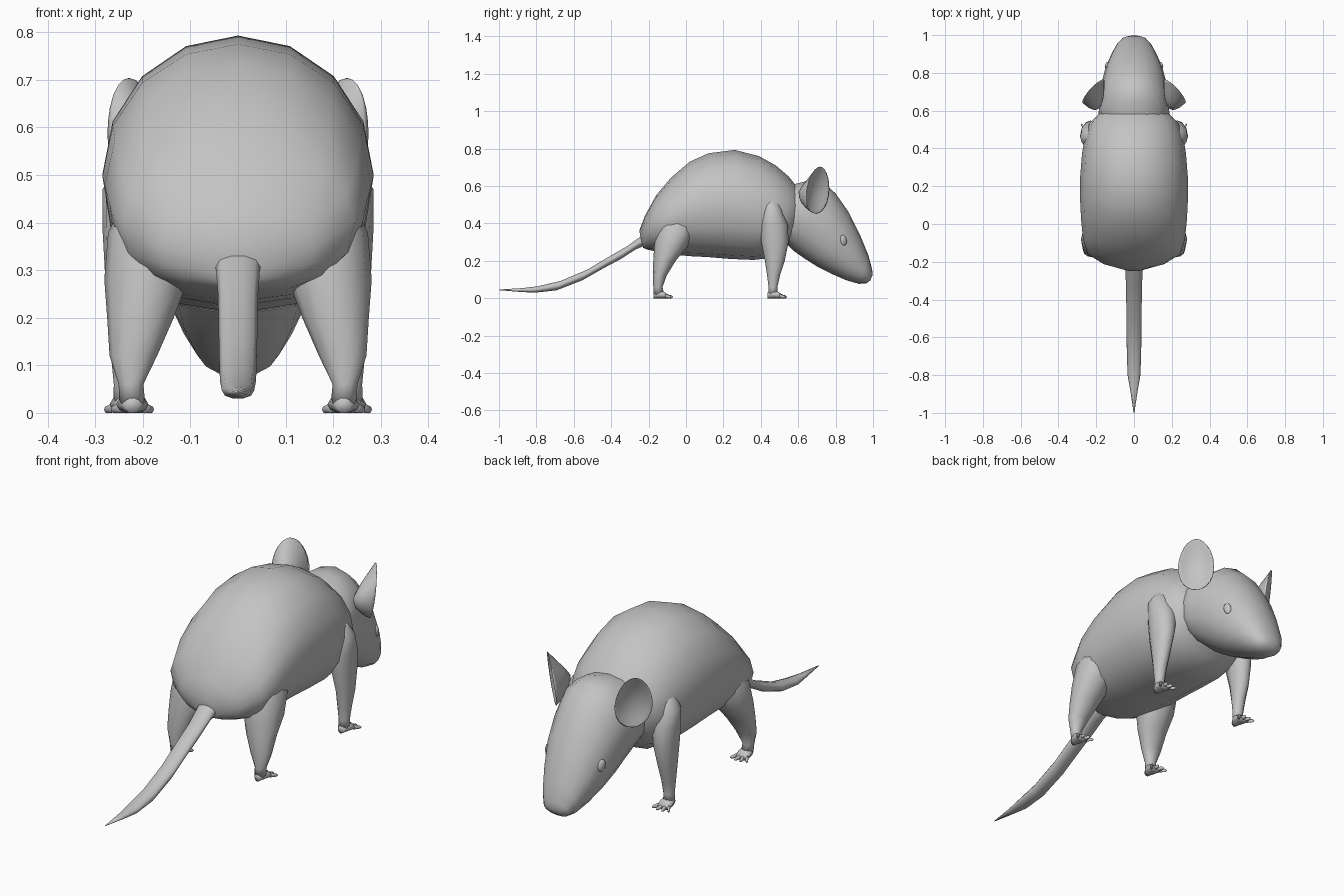
import bpy, bmesh, math
from mathutils import Vector as V

fur = bpy.data.materials.new("grey fur")
fur.diffuse_color = (0.55, 0.55, 0.55, 1)


def finish(bm, name):
    bmesh.ops.recalc_face_normals(bm, faces=bm.faces[:])
    me = bpy.data.meshes.new(name)
    bm.to_mesh(me)
    bm.free()
    me.polygons.foreach_set("use_smooth", [True] * len(me.polygons))
    me.materials.append(fur)
    ob = bpy.data.objects.new(name, me)
    bpy.context.collection.objects.link(ob)
    return ob


def loft(name, rings, n=12, low=1.0):
    """Rings are (centre, side vector, up vector); low < 1 squares off the underside."""
    bm = bmesh.new()
    loops = []
    for c, a, b in rings:
        loop = []
        for i in range(n):
            t = 2 * math.pi * i / n
            x, y = math.cos(t), math.sin(t)
            if y < 0:
                x = math.copysign(abs(x) ** low, x)
                y = -abs(y) ** low
            loop.append(bm.verts.new(V(c) + V(a) * x + V(b) * y))
        loops.append(loop)
    for p, q in zip(loops, loops[1:]):
        for i in range(n):
            j = (i + 1) % n
            bm.faces.new((p[i], p[j], q[j], q[i]))
    bm.faces.new(loops[0])
    bm.faces.new(loops[-1])
    return finish(bm, name)


# Body and head: top point (y, z), bottom point (y, z), half width
def skin(name, rows, low):
    rings = []
    for yt, zt, yb, zb, w in rows:
        top, bot = V((0, yt, zt)), V((0, yb, zb))
        rings.append(((top + bot) / 2, (w, 0, 0), (top - bot) / 2))
    loft(name, rings, 16, low)


skin("body", [
    (-.25, .36, -.23, .27, .05), (-.22, .44, -.205, .26, .16),
    (-.16, .55, -.16, .25, .245), (-.08, .645, -.08, .235, .27),
    (.02, .73, .02, .225, .28), (.12, .775, .12, .22, .285),
    (.26, .793, .24, .21, .285), (.39, .76, .36, .205, .275),
    (.48, .71, .45, .215, .26), (.55, .65, .52, .25, .235),
    (.59, .60, .55, .29, .20), (.63, .55, .60, .33, .15)], .88)

skin("head", [
    (.52, .60, .50, .32, .15), (.58, .61, .545, .285, .19),
    (.65, .628, .58, .25, .185), (.735, .62, .63, .215, .18),
    (.80, .56, .70, .17, .17), (.87, .46, .78, .13, .152),
    (.93, .34, .86, .095, .122), (.975, .23, .925, .077, .092),
    (.995, .155, .965, .08, .065), (.998, .125, .985, .095, .03)], .9)

# Tail: y, z, half width, half height
loft("tail", [((0, y, z), (w, 0, 0), (0, h * .45, h * .9)) for y, z, w, h in [
    (-.17, .34, .055, .055), (-.25, .30, .046, .046), (-.33, .245, .042, .04),
    (-.42, .195, .041, .037), (-.54, .125, .04, .034), (-.68, .068, .038, .03),
    (-.80, .047, .034, .02), (-.88, .044, .02, .012), (-1, .045, .002, .002)]], 10)

HIND = [(.222, -.145, .02, .027, .027), (.225, -.15, .06, .026, .025),
        (.22, -.14, .12, .05, .036), (.205, -.115, .2, .07, .06),
        (.193, -.08, .28, .088, .09), (.188, -.05, .38, .085, .105),
        (.16, -.03, .48, .06, .08)]
FORE = [(.236, .465, .02, .026, .025), (.236, .465, .06, .025, .024),
        (.236, .468, .12, .031, .034), (.236, .475, .2, .039, .053),
        (.23, .475, .3, .05, .073), (.225, .47, .39, .06, .075),
        (.225, .46, .47, .06, .055), (.19, .45, .55, .04, .035)]


def leg(name, rows, s):
    loft(name, [((s * x, y, z), (rx, 0, 0), (0, ry, 0)) for x, y, z, rx, ry in rows])
    # Foot pad, pointing forward
    fx, fy = rows[0][0], rows[0][1]
    loft(name + "_foot", [((s * fx, fy + d, h * .95), (w, 0, 0), (0, 0, h)) for d, w, h in
                          [(-.028, .014, .016), (-.005, .028, .024),
                           (.025, .034, .019), (.048, .03, .011)]], 10)
    # Four spread toes
    for k in range(4):
        u = (k - 1.5) / 1.5
        reach = .046 - .014 * abs(u)
        pts = [(0, .011), (.45, .0095), (.8, .008), (1, .002)]
        loft(f"{name}_toe_{k + 1}",
             [((s * (fx + u * (.023 + .02 * t)), fy + .034 + reach * t, .012 - .006 * t),
               (r * .8, 0, 0), (0, 0, r)) for t, r in pts], 8)


def ear(name, s):
    # Cupped shell facing forward and outward, with its back running into the head
    bm = bmesh.new()
    bmesh.ops.create_uvsphere(bm, u_segments=16, v_segments=12, radius=1)
    for v in bm.verts:
        u, f, h = v.co
        r2 = min(1, u * u + h * h)
        wide = .084 * (1 - .12 * h)
        p = V((.217, .705, .578)) + V((.68, -.73, 0)) * u * wide
        p += V((.012, .012, .126)) * h
        if f > 0:
            p += V((.7, .7, 0)) * (.008 * f - .035 * (1 - r2))
        else:
            depth = .10 * (1 - .55 * max(0, h))
            p += V((-.35, -.93, -.1)) * (-f) * depth * (1 - r2) ** .5
        v.co = (s * p.x, p.y, p.z)
    finish(bm, name)


def eye(name, s):
    # Small closed lid, almost flush with the cheek
    bm = bmesh.new()
    bmesh.ops.create_uvsphere(bm, u_segments=10, v_segments=8, radius=1)
    for v in bm.verts:
        x, y, z = v.co
        v.co = (s * (.142 + .012 * x - .006 * y), .842 + .018 * y, .31 + .028 * z - .006 * y)
    finish(bm, name)


for side, s in (("right", 1), ("left", -1)):
    leg("hind_leg_" + side, HIND, s)
    leg("fore_leg_" + side, FORE, s)
    ear("ear_" + side, s)
    eye("eye_" + side, s)
